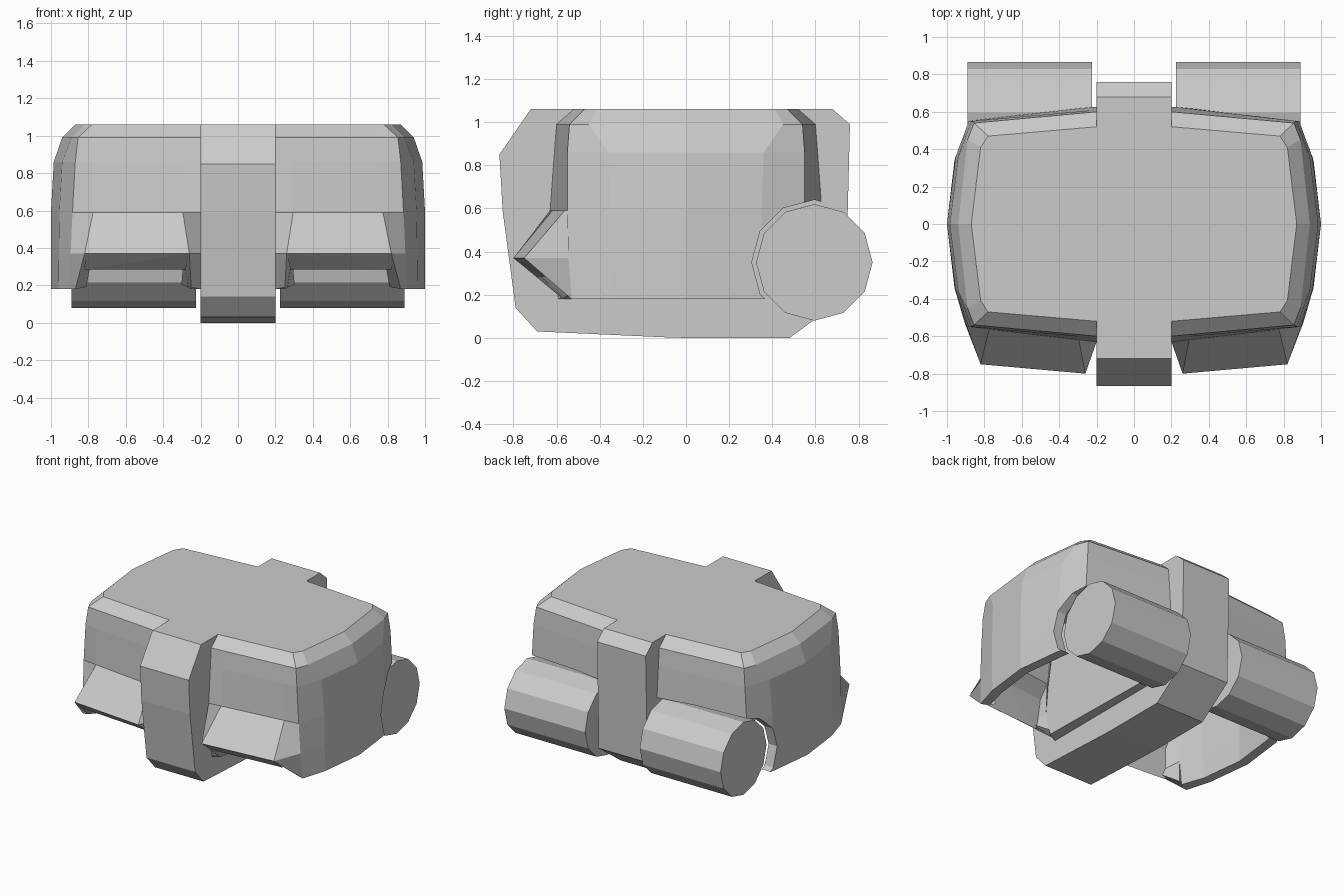
import bpy, bmesh
from math import pi, cos, sin
from mathutils import Vector

if "Cube" in bpy.data.objects:
    bpy.data.objects.remove(bpy.data.objects["Cube"])


def make_object(name, bm):
    bmesh.ops.recalc_face_normals(bm, faces=bm.faces)
    me = bpy.data.meshes.new(name)
    bm.to_mesh(me)
    bm.free()
    ob = bpy.data.objects.new(name, me)
    bpy.context.collection.objects.link(ob)
    return ob


def extrude_x(name, profile, x0, x1):
    """Prism from a (y, z) profile between two x positions."""
    bm = bmesh.new()
    a = [bm.verts.new((x0, y, z)) for y, z in profile]
    b = [bm.verts.new((x1, y, z)) for y, z in profile]
    n = len(a)
    bm.faces.new(a)
    bm.faces.new(b[::-1])
    for i in range(n):
        bm.faces.new((a[i], a[(i + 1) % n], b[(i + 1) % n], b[i]))
    return make_object(name, bm)


def mirror_x(ob):
    ob.modifiers.new("mirror", 'MIRROR').use_mirror_merge = False


def polygon(r, cy=0.595, cz=0.35, n=12):
    return [(cy + r * cos(2 * pi * i / n), cz + r * sin(2 * pi * i / n)) for i in range(n)]


# Central band running around the middle
extrude_x("center_band", [(-0.72, 1.06), (-0.865, 0.85), (-0.85, 0.59), (-0.79, 0.14),
                          (-0.69, 0.03), (-0.1, 0.003), (0, 0), (0.48, 0), (0.74, 0.19),
                          (0.75, 0.6), (0.76, 0.99), (0.68, 1.06)], -0.2, 0.2)

# Rear cylinders
mirror_x(extrude_x("rear_cylinder", polygon(0.27), 0.225, 0.89))

# Thick lip under the front scoop
bm = bmesh.new()
for co in [(0.262, -0.798, 0.37), (0.818, -0.748, 0.37), (0.28, -0.69, 0.285),
           (0.82, -0.65, 0.285), (0.30, -0.61, 0.54), (0.77, -0.56, 0.54)]:
    bm.verts.new(co)
bmesh.ops.convex_hull(bm, input=bm.verts)
mirror_x(make_object("scoop_lip", bm))

# Hollow side shells: level z, inner edge y, front corner, side corner, side middle x
levels = [
    (1.06, 0.52, (0.78, 0.47), (0.82, 0.41), 0.87),
    (0.99, 0.60, (0.855, 0.54), (0.89, 0.45), 0.94),
    (0.86, 0.61, (0.87, 0.55), (0.94, 0.36), 0.985),
    (0.59, 0.63, (0.885, 0.55), (0.955, 0.35), 1.0),
    (0.37, 0.63, (0.895, 0.545), (0.958, 0.35), 1.0),
    (0.18, 0.59, (0.905, 0.53), (0.96, 0.34), 1.0),
]
# Front scoop corners at the two lowest levels
scoop = {4: [(0.26, -0.80), (0.82, -0.75)], 5: [(0.25, -0.57), (0.87, -0.52)]}

bm = bmesh.new()
rings = []
for k, (z, a, b, c, d) in enumerate(levels):
    p, q = Vector((0.2, -a)), Vector((b[0], -b[1]))
    f = scoop.get(k) or [p.lerp(q, (x - 0.2) / (b[0] - 0.2)) for x in (0.295, 0.775)]
    pts = [p, *f, q, (c[0], -c[1]), (d, 0), c, b, (0.2, a)]
    rings.append([bm.verts.new((v[0], v[1], z)) for v in pts])
bm.faces.new(rings[0])
for k in range(5):
    u, l = rings[k], rings[k + 1]
    for i in range(9):
        if k == 4 and i == 1:
            continue  # opening below the scoop lip
        j = (i + 1) % 9
        bm.faces.new((u[i], l[i], l[j], u[j]))
shell = make_object("side_shell", bm)
if shell.data.polygons[0].normal.z < 0:
    shell.data.flip_normals()
mirror_x(shell)
sol = shell.modifiers.new("thickness", 'SOLIDIFY')
sol.thickness = 0.07
sol.offset = -1

# Round clearance cut around the rear cylinders
cutter = extrude_x("clearance_cutter", polygon(0.29), -1.2, 1.2)
cutter.hide_render = True
cut = shell.modifiers.new("clearance", 'BOOLEAN')
cut.object = cutter
cut.operation = 'DIFFERENCE'
cut.solver = 'EXACT'

# Bake the cut and remove the helper
dg = bpy.context.evaluated_depsgraph_get()
baked = bpy.data.meshes.new_from_object(shell.evaluated_get(dg))
shell.modifiers.clear()
shell.data = baked
bpy.data.objects.remove(cutter)
